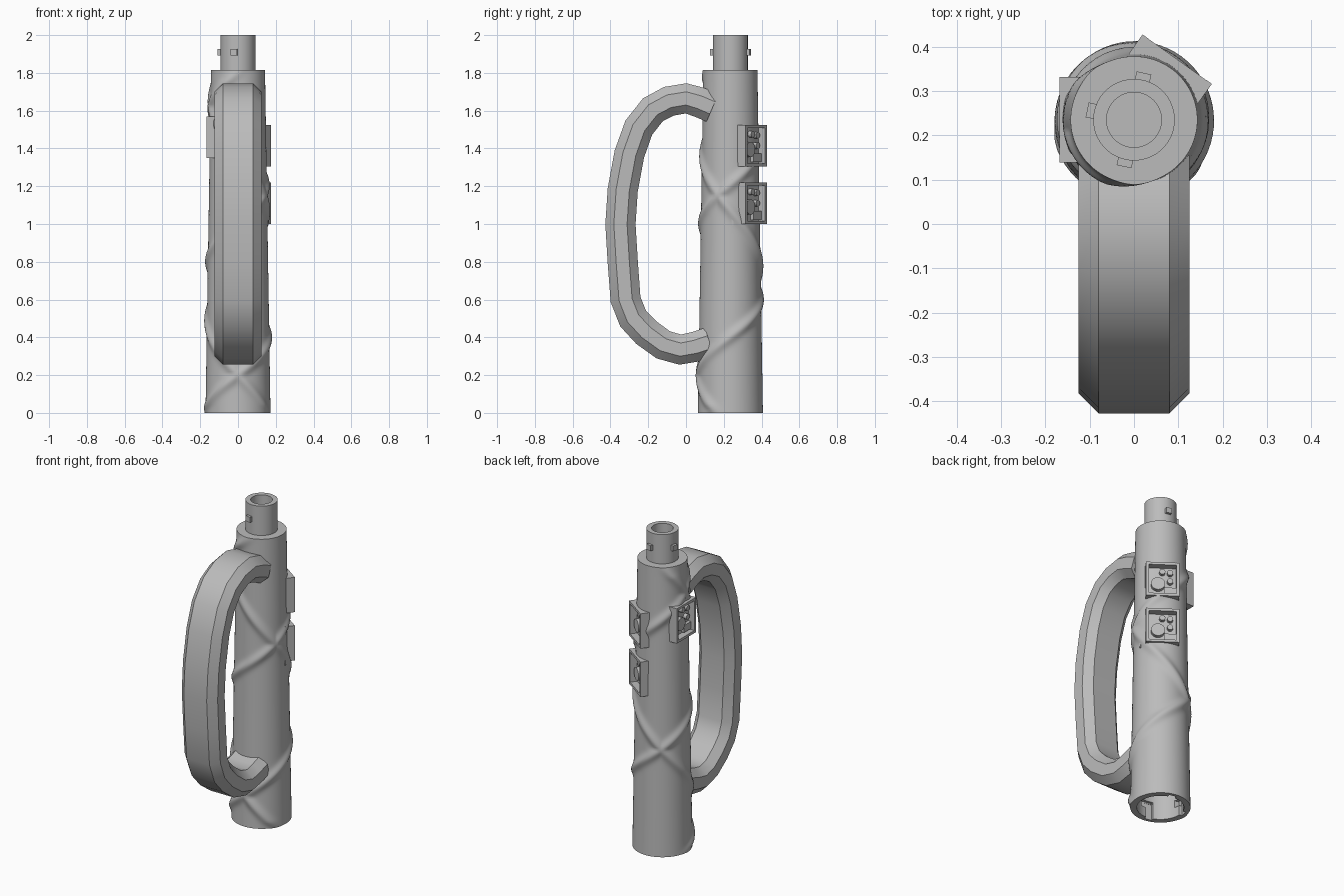
import bpy, bmesh, math
from mathutils import Matrix, Vector

if "Cube" in bpy.data.objects:
    bpy.data.objects.remove(bpy.data.objects["Cube"])

grey = bpy.data.materials.new("plain grey")
grey.use_nodes = True
grey.diffuse_color = (0.5, 0.5, 0.5, 1)
grey.node_tree.nodes["Principled BSDF"].inputs["Base Color"].default_value = (0.5, 0.5, 0.5, 1)

AXIS_Y = 0.235
TOP = 1.815
SEGMENTS = 128


def finish(name, bm, smooth=None):
    bmesh.ops.recalc_face_normals(bm, faces=bm.faces)
    mesh = bpy.data.meshes.new(name)
    bm.to_mesh(mesh)
    bm.free()
    mesh.materials.append(grey)
    ob = bpy.data.objects.new(name, mesh)
    bpy.context.collection.objects.link(ob)
    if smooth:
        shade(ob, smooth)
    return ob


def shade(ob, angle):
    bpy.ops.object.select_all(action='DESELECT')
    ob.select_set(True)
    bpy.context.view_layer.objects.active = ob
    bpy.ops.object.shade_smooth_by_angle(angle=math.radians(angle))


def skin(bm, rings, capped=True):
    """Join equal closed rings of points with quads."""
    loops = [[bm.verts.new(p) for p in ring] for ring in rings]
    n = len(loops[0])
    for a, b in zip(loops, loops[1:]):
        for i in range(n):
            j = (i + 1) % n
            bm.faces.new((a[i], a[j], b[j], b[i]))
    if capped:
        bm.faces.new(loops[0])
        bm.faces.new(loops[-1])


def ring(z, radius, n=SEGMENTS):
    out = []
    for i in range(n):
        t = math.tau * i / n
        r = radius(t, z) if callable(radius) else radius
        out.append((r * math.cos(t), AXIS_Y + r * math.sin(t), z))
    return out


def around(angle, z):
    """Frame on the tube axis: x outward, y along the surface."""
    return Matrix.Translation((0, AXIS_Y, z)) @ Matrix.Rotation(math.radians(angle), 4, 'Z')


def add_box(bm, frame, centre, size):
    bmesh.ops.create_cube(bm, size=1, matrix=frame @ Matrix.Translation(centre) @ Matrix.Diagonal((*size, 1)))


def add_stud(bm, frame, centre, radius, depth):
    m = frame @ Matrix.Translation(centre) @ Matrix.Rotation(math.pi / 2, 4, 'Y')
    bmesh.ops.create_cone(bm, cap_ends=True, segments=24, radius1=radius, radius2=radius, depth=depth, matrix=m)


# Tube with two raised bands winding in opposite directions
def tube_radius(t, z):
    base = 0.172 - 0.029 * z / TOP
    bulge = 0
    for turn in (447, -310):
        rate = math.radians(turn)
        mid = -math.pi / 2 + rate * (z - 0.2)
        d = (t - mid + math.pi) % math.tau - math.pi
        d = base * d / math.hypot(1, base * rate)
        bulge = max(bulge, math.exp(-(d / 0.026) ** 2))
    fade = min(1, (TOP - z) / 0.08 + 0.2, z / 0.06 + 0.3)
    return base + 0.015 * bulge * fade


bm = bmesh.new()
steps = 150
rings = [ring(0.2, 0.135), ring(0, 0.135)]
rings += [ring(TOP * i / steps, tube_radius) for i in range(steps + 1)]
skin(bm, rings)
body = finish("tube_body", bm)

# Switch housings: (name, direction, height)
housings = [("upper_housing", 54.5, 1.415), ("lower_housing", 54.5, 1.11), ("side_housing", 180, 1.46)]
LUG_ANGLES = (78, 168, 258)


def cut(bm):
    cutter = finish("cutter", bm)
    cutter.hide_render = True
    mod = body.modifiers.new("cut", 'BOOLEAN')
    mod.operation = 'DIFFERENCE'
    mod.solver = 'EXACT'
    mod.object = cutter
    bpy.context.view_layer.objects.active = body
    bpy.ops.object.modifier_apply(modifier=mod.name)
    bpy.data.objects.remove(cutter)


# Recesses behind the housings
for name, angle, z in housings:
    bm = bmesh.new()
    add_box(bm, around(angle, z), (0.175, 0, 0), (0.1, 0.165, 0.19))
    cut(bm)

# Angled locking slots inside the lower socket
for angle in LUG_ANGLES:
    f = around(angle, 0)
    for centre, size in (((0.132, 0, 0.04), (0.04, 0.045, 0.12)),
                         ((0.131, 0.018, 0.085), (0.038, 0.08, 0.045))):
        bm = bmesh.new()
        add_box(bm, f, centre, size)
        cut(bm)
shade(body, 35)

# Housing frames with their inner fittings
for name, angle, z in housings:
    f = around(angle, z)
    bm = bmesh.new()
    for s in (-1, 1):
        add_box(bm, f, (0.141, s * 0.088, 0), (0.054, 0.016, 0.22))
        add_box(bm, f, (0.141, 0, s * 0.102), (0.053, 0.18, 0.016))
    finish(name + "_frame", bm)
    bm = bmesh.new()
    add_stud(bm, f, (0.135, -0.025, -0.02), 0.04, 0.03)
    add_box(bm, f, (0.133, 0.045, -0.065), (0.022, 0.07, 0.045))
    for y, h in ((0.045, 0.0), (0.045, 0.055), (0.0, 0.06)):
        add_stud(bm, f, (0.135, y, h), 0.017, 0.025)
    finish(name + "_fittings", bm, 35)

# Small studs beside the housings
bm = bmesh.new()
for h in (1.01, 1.22):
    add_box(bm, around(4, h), (0.152, 0, 0), (0.02, 0.01, 0.035))
finish("small_studs", bm)

# Hollow top connector with locking lugs
bm = bmesh.new()
skin(bm, [ring(z, r, 64) for z, r in ((1.8, 0.092), (2, 0.092), (2, 0.062), (1.83, 0.062))])
finish("top_connector", bm, 35)
bm = bmesh.new()
for angle in LUG_ANGLES:
    add_box(bm, around(angle, 1.91), (0.096, 0, 0), (0.024, 0.034, 0.034))
finish("connector_lugs", bm)

# Handle: chamfered section swept along a path in the side plane
path = [(0.14, 1.615), (0.07, 1.645), (0, 1.665), (-0.09, 1.65), (-0.175, 1.605),
        (-0.25, 1.51), (-0.3, 1.37), (-0.335, 1.18), (-0.347, 1.0), (-0.335, 0.8),
        (-0.32, 0.6), (-0.28, 0.5), (-0.21, 0.425), (-0.12, 0.36), (-0.03, 0.335),
        (0.05, 0.35), (0.125, 0.375)]
quarter = [(0.125, 0.035), (0.08, 0.08)]
section = quarter + [(-x, d) for x, d in reversed(quarter)]
section += [(-x, -d) for x, d in section]
pts = [Vector(p) for p in path]
rings = []
for i, p in enumerate(pts):
    along = (pts[min(i + 1, len(pts) - 1)] - pts[max(i - 1, 0)]).normalized()
    out = Vector((along.y, -along.x))
    rings.append([(x, p.x + out.x * d, p.y + out.y * d) for x, d in section])
bm = bmesh.new()
skin(bm, rings)
finish("handle", bm, 30)
